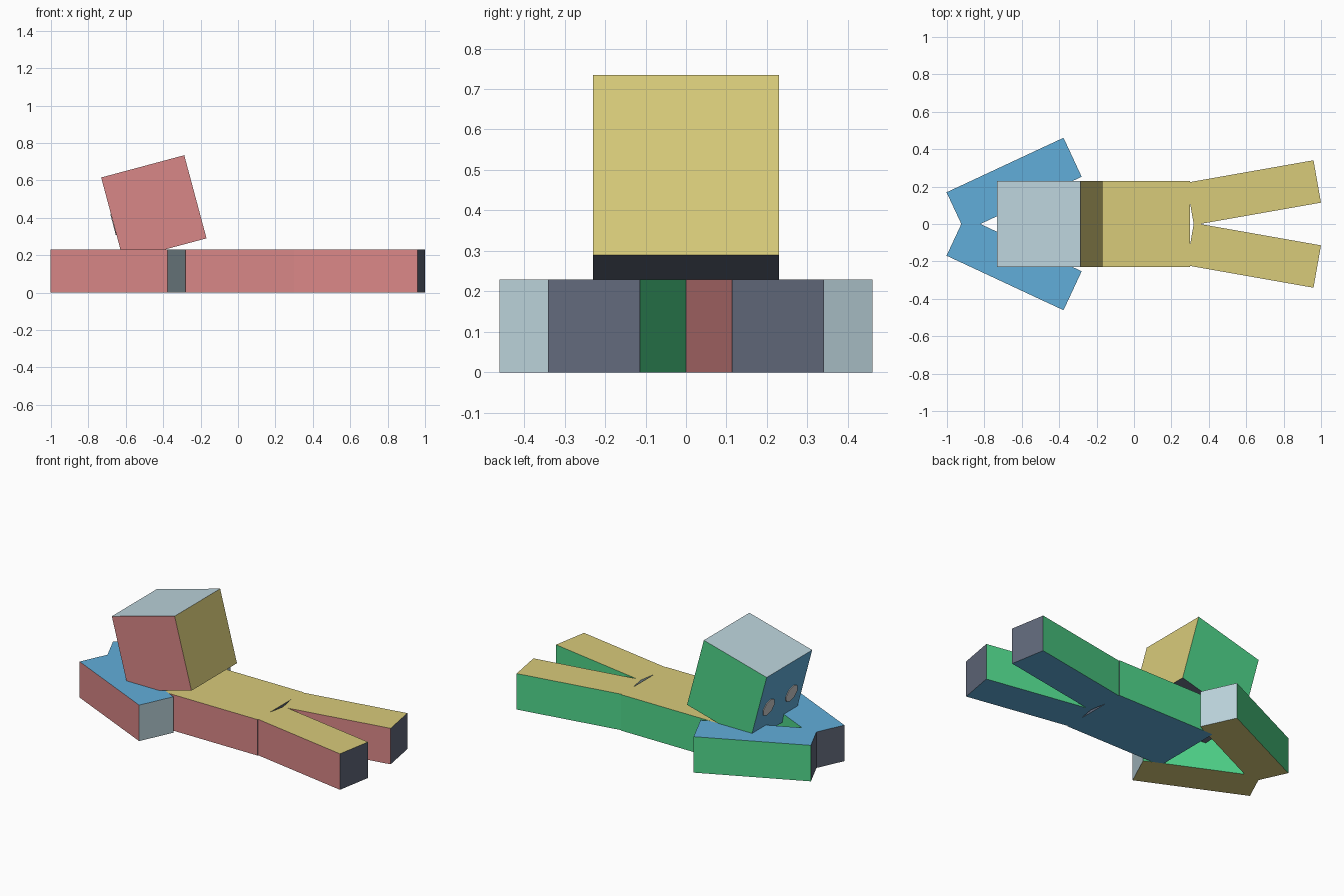
import bpy
import bmesh
from math import radians
from mathutils import Matrix, Vector

cube = bpy.data.objects.get("Cube")
if cube:
    bpy.data.objects.remove(cube, do_unlink=True)


def make_material(name, hex_code):
    srgb = [int(hex_code[i:i + 2], 16) / 255 for i in (0, 2, 4)]
    colour = [c / 12.92 if c <= 0.04045 else ((c + 0.055) / 1.055) ** 2.4 for c in srgb] + [1]
    mat = bpy.data.materials.new(name)
    mat.use_nodes = True
    mat.diffuse_color = colour
    mat.node_tree.nodes["Principled BSDF"].inputs["Base Color"].default_value = colour
    return mat


RED = make_material("dusty_red", "D98787")
GREEN = make_material("green", "50D68B")
YELLOW = make_material("straw_yellow", "D8CB7A")
BLUE = make_material("sky_blue", "61AEDA")
PALE = make_material("pale_blue_grey", "BCD4DC")
DARK = make_material("slate_grey", "626A7C")
EYE = make_material("eye_grey", "CFCFCF")


def add_object(name, bm, materials, matrix):
    mesh = bpy.data.meshes.new(name)
    bm.to_mesh(mesh)
    bm.free()
    for mat in materials:
        mesh.materials.append(mat)
    obj = bpy.data.objects.new(name, mesh)
    obj.matrix_world = matrix
    bpy.context.collection.objects.link(obj)
    return obj


def block(name, size, matrix, plus_x, minus_x, top, bottom):
    """Box with one colour per side; the flanks are always red and green."""
    bm = bmesh.new()
    bmesh.ops.create_cube(bm, size=1, matrix=Matrix.Diagonal((*size, 1)))
    bm.normal_update()
    sides = [Vector(v) for v in ((1, 0, 0), (-1, 0, 0), (0, 0, 1),
                                 (0, 0, -1), (0, -1, 0), (0, 1, 0))]
    for face in bm.faces:
        face.material_index = max(range(6), key=lambda i: face.normal.dot(sides[i]))
    return add_object(name, bm, [plus_x, minus_x, top, bottom, RED, GREEN], matrix)


UNIT = 0.0575
WIDE, LONG, THIN = 8 * UNIT, 12 * UNIT, 4 * UNIT
MID = THIN / 2

# Torso lying face down
block("torso", (LONG, WIDE, THIN), Matrix.Translation((-0.045, 0, MID)),
      DARK, PALE, YELLOW, BLUE)

# Limbs: arms reach forward and meet, legs spread apart
for side, s in (("left", -1), ("right", 1)):
    arm = Matrix.Translation((-0.641, s * 0.211, MID)) @ Matrix.Rotation(s * radians(25), 4, "Z")
    block(side + "_arm", (LONG, THIN, THIN), arm, PALE, DARK, BLUE, YELLOW)
    leg = Matrix.Translation((0.64, s * 0.1675, MID)) @ Matrix.Rotation(s * radians(10), 4, "Z")
    block(side + "_leg", (LONG, THIN, THIN), leg, DARK, PALE, YELLOW, BLUE)

# Raised head
head = Matrix.Translation((-0.45, 0, 0.4525)) @ Matrix.Rotation(radians(-15), 4, "Y")
block("head", (WIDE, WIDE, WIDE), head, YELLOW, BLUE, PALE, DARK)

# Eyes as thin discs on the face
for side, s in (("left", -1), ("right", 1)):
    bm = bmesh.new()
    bmesh.ops.create_cone(bm, cap_ends=True, segments=8, radius1=UNIT, radius2=UNIT, depth=0.008)
    place = Matrix.Translation((-WIDE / 2, s * 2 * UNIT, -0.03)) @ Matrix.Rotation(radians(90), 4, "Y")
    add_object(side + "_eye", bm, [EYE], head @ place)
